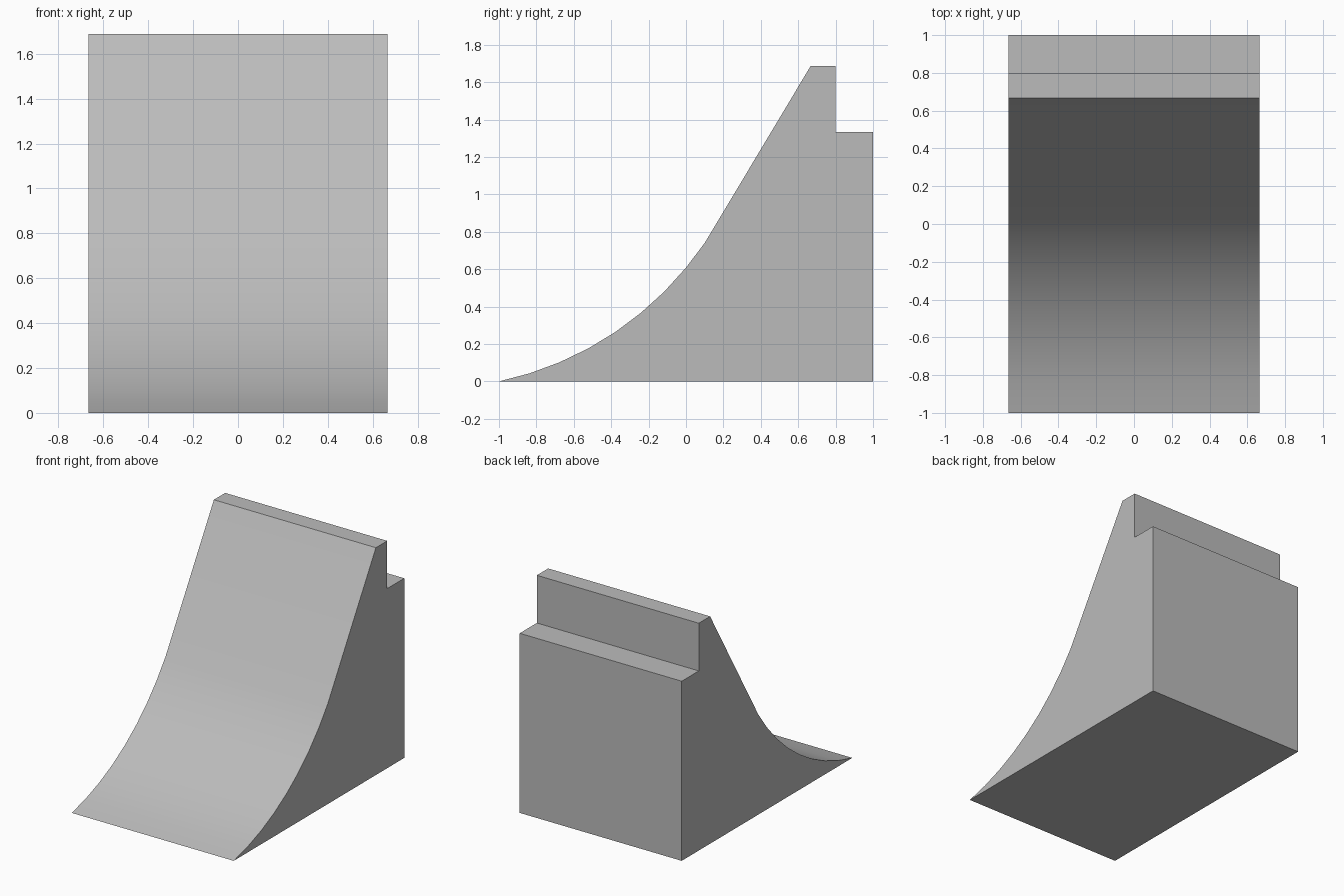
import bpy, bmesh, math

if "Cube" in bpy.data.objects:
    bpy.data.objects.remove(bpy.data.objects["Cube"])

HALF_W = 0.665

# Side profile (y, z): concave arc, straight slope, flat crest, step at the back
A0, A1, STEPS = math.radians(12), math.radians(56), 8
END = (0.10, 0.74)
R = math.hypot(END[0] + 1, END[1]) / (2 * math.sin((A1 - A0) / 2))
profile = []
for i in range(STEPS):
    a = A0 + (A1 - A0) * i / STEPS
    profile.append((-1 + R * (math.sin(a) - math.sin(A0)), R * (math.cos(A0) - math.cos(a))))
profile += [END, (0.667, 1.687), (0.80, 1.687), (0.80, 1.333), (1.0, 1.333), (1.0, 0.0)]

# Extrude the profile across the width
bm = bmesh.new()
side = bm.faces.new([bm.verts.new((-HALF_W, y, z)) for y, z in profile])
ext = bmesh.ops.extrude_face_region(bm, geom=[side])
bmesh.ops.translate(bm, vec=(2 * HALF_W, 0, 0),
                    verts=[g for g in ext["geom"] if isinstance(g, bmesh.types.BMVert)])
bmesh.ops.recalc_face_normals(bm, faces=bm.faces)
mesh = bpy.data.meshes.new("curved_slope_block")
bm.to_mesh(mesh)
bm.free()

block = bpy.data.objects.new("curved_slope_block", mesh)
bpy.context.collection.objects.link(block)

# Plain grey
grey = bpy.data.materials.new("light_grey")
grey.diffuse_color = (0.50, 0.50, 0.50, 1)
grey.use_nodes = True
grey.node_tree.nodes["Principled BSDF"].inputs["Base Color"].default_value = grey.diffuse_color
mesh.materials.append(grey)

# Smooth curve, sharp corners
bpy.context.view_layer.objects.active = block
block.select_set(True)
bpy.ops.object.shade_smooth_by_angle(angle=math.radians(30))
